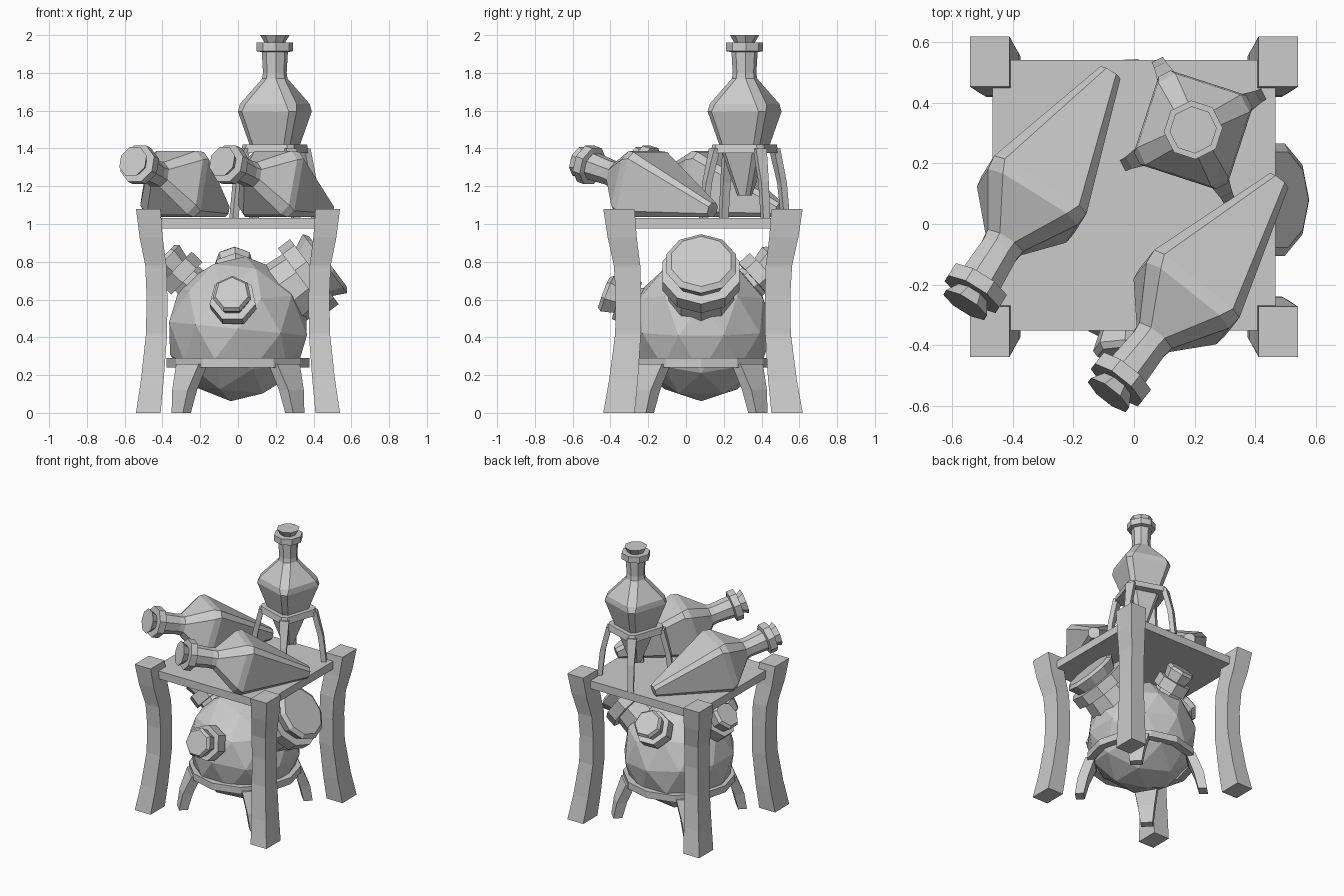
import bpy, bmesh, math
from mathutils import Matrix, Vector

if "Cube" in bpy.data.objects:
    bpy.data.objects.remove(bpy.data.objects["Cube"])


def make(name, bm, mat=None):
    if mat:
        bm.transform(mat)
    bmesh.ops.recalc_face_normals(bm, faces=bm.faces)
    me = bpy.data.meshes.new(name)
    bm.to_mesh(me)
    bm.free()
    ob = bpy.data.objects.new(name, me)
    bpy.context.collection.objects.link(ob)
    return ob


def loft(bm, rings, closed=False):
    """Skin rings of points; cap the ends, or join last to first."""
    vs = [[bm.verts.new(p) for p in r] for r in rings]
    n = len(vs[0])
    pairs = list(zip(vs, vs[1:])) + ([(vs[-1], vs[0])] if closed else [])
    for a, b in pairs:
        for i in range(n):
            j = (i + 1) % n
            bm.faces.new((a[i], a[j], b[j], b[i]))
    if not closed:
        bm.faces.new(vs[0][::-1])
        bm.faces.new(vs[-1])


def circle(r, z, n, rot=0.0):
    return [(r * math.cos(rot + math.tau * i / n), r * math.sin(rot + math.tau * i / n), z) for i in range(n)]


def square(a, c, z):
    """Square of half side a with corners cut by c."""
    b = a - c
    return [(a, -b, z), (a, b, z), (b, a, z), (-b, a, z),
            (-a, b, z), (-a, -b, z), (-b, -a, z), (b, -a, z)]


def rect(cx, cy, hx, hy, z):
    return [(cx - hx, cy - hy, z), (cx + hx, cy - hy, z), (cx + hx, cy + hy, z), (cx - hx, cy + hy, z)]


CY = 0.09     # table centre in y

# table top
bm = bmesh.new()
loft(bm, [rect(0, CY + 0.005, 0.466, 0.445, z) for z in (0.975, 1.033)])
make("table_top", bm)

# bowed table legs: z, inward shift, half widths
LEG = [(0, 0.475, 0.445, 0.065, 0.083), (0.18, 0.453, 0.420, 0.060, 0.076),
       (0.42, 0.431, 0.397, 0.056, 0.068), (0.62, 0.429, 0.395, 0.055, 0.067),
       (0.78, 0.435, 0.402, 0.056, 0.070), (0.93, 0.460, 0.428, 0.061, 0.077),
       (1.08, 0.475, 0.445, 0.065, 0.083)]
for side, sx in (("left", -1), ("right", 1)):
    for end, sy in (("front", -1), ("back", 1)):
        bm = bmesh.new()
        loft(bm, [rect(sx * x, CY + sy * y, hx, hy, z) for z, x, y, hx, hy in LEG])
        make(f"table_leg_{end}_{side}", bm)

# round pot
POT = Vector((0, 0.08, 0.445))
bm = bmesh.new()
bmesh.ops.create_icosphere(bm, subdivisions=2, radius=0.385)
make("pot", bm, Matrix.Translation(POT) @ Matrix.Rotation(0.1, 4, 'Y'))

# corked spouts on the pot
def spout(name, d, end, neck, flange, cork, n):
    rot = Vector(d).to_track_quat('Z', 'Y').to_matrix().to_4x4()
    mat = Matrix.Translation(POT) @ rot
    a = math.pi / 2
    bm = bmesh.new()
    loft(bm, [circle(r, z, n, a) for r, z in (
        (neck * 1.08, 0.25), (neck, end - 0.17), (flange, end - 0.17),
        (flange, end - 0.09), (flange * 0.7, end - 0.09))])
    make(name + "_spout", bm, mat)
    bm = bmesh.new()
    loft(bm, [circle(cork * 0.8, end - 0.10, n, a), circle(cork, end - 0.02, n, a),
              circle(cork * 0.85, end, n, a)])
    make(name + "_spout_cork", bm, mat)


spout("right", (0.8, 0, 0.6), 0.595, 0.175, 0.215, 0.195, 10)
spout("front", (-0.06, -0.93, 0.34), 0.55, 0.095, 0.125, 0.105, 7)
spout("left", (-0.72, 0, 0.69), 0.55, 0.095, 0.125, 0.105, 7)
spout("back", (-0.04, 0.74, 0.67), 0.55, 0.095, 0.125, 0.105, 7)

# pot stand: ring and four splayed legs
bm = bmesh.new()
loft(bm, [circle(0.378, 0.24, 12), circle(0.378, 0.29, 12),
          circle(0.325, 0.29, 12), circle(0.325, 0.24, 12)], closed=True)
make("pot_stand_ring", bm, Matrix.Translation((0, 0.08, 0)))
for i in range(4):
    bm = bmesh.new()
    loft(bm, [rect(0.425, 0, 0.03, 0.042, 0), rect(0.40, 0, 0.035, 0.058, 0.12),
              rect(0.345, 0, 0.033, 0.085, 0.26)])
    make(f"pot_stand_leg_{i + 1}", bm,
         Matrix.Translation((0, 0.08, 0)) @ Matrix.Rotation(math.radians(45 + 90 * i), 4, 'Z'))


# flask: bevelled square body flowing into an eight-sided neck, with cork
def flask(name, mat):
    bm = bmesh.new()
    loft(bm, [square(a, c, z) for a, c, z in (
        (0.035, 0.018, 0), (0.163, 0.032, 0.445), (0.158, 0.045, 0.485),
        (0.062, 0.036, 0.62), (0.058, 0.034, 0.65), (0.064, 0.037, 0.76),
        (0.090, 0.053, 0.765), (0.090, 0.053, 0.81), (0.050, 0.029, 0.81))])
    make(name, bm, mat)
    bm = bmesh.new()
    loft(bm, [square(r, r * 0.586, z) for r, z in ((0.045, 0.80), (0.072, 0.85))])
    make(name + "_cork", bm, mat)


UP = Matrix.Translation((0.195, 0.31, 0)) @ Matrix.Rotation(math.radians(-18), 4, 'Z')
flask("standing_flask", UP @ Matrix.Translation((0, 0, 1.15)))
TILT = math.atan2(0.128, 0.445)
for name, x, y, yaw in (("lying_flask_left", -0.08, 0.495, -32), ("lying_flask_right", 0.475, 0.14, -38.5)):
    flask(name, Matrix.Translation((x, y, 1.073)) @ Matrix.Rotation(math.radians(yaw), 4, 'Z')
          @ Matrix.Rotation(math.pi / 2 - TILT, 4, 'X') @ Matrix.Scale(1.1, 4))

# flask stand: square frame and four legs
bm = bmesh.new()
loft(bm, [square(0.150, 0.03, 1.375), square(0.143, 0.03, 1.42),
          square(0.105, 0.02, 1.42), square(0.098, 0.02, 1.375)], closed=True)
make("flask_stand_frame", bm, UP)
for i in range(4):
    bm = bmesh.new()
    loft(bm, [rect(0.243, 0, 0.017, 0.02, 1.033), rect(0.222, 0, 0.018, 0.022, 1.22),
              rect(0.178, 0, 0.018, 0.032, 1.40)])
    make(f"flask_stand_leg_{i + 1}", bm, UP @ Matrix.Rotation(math.radians(45 + 90 * i), 4, 'Z'))
